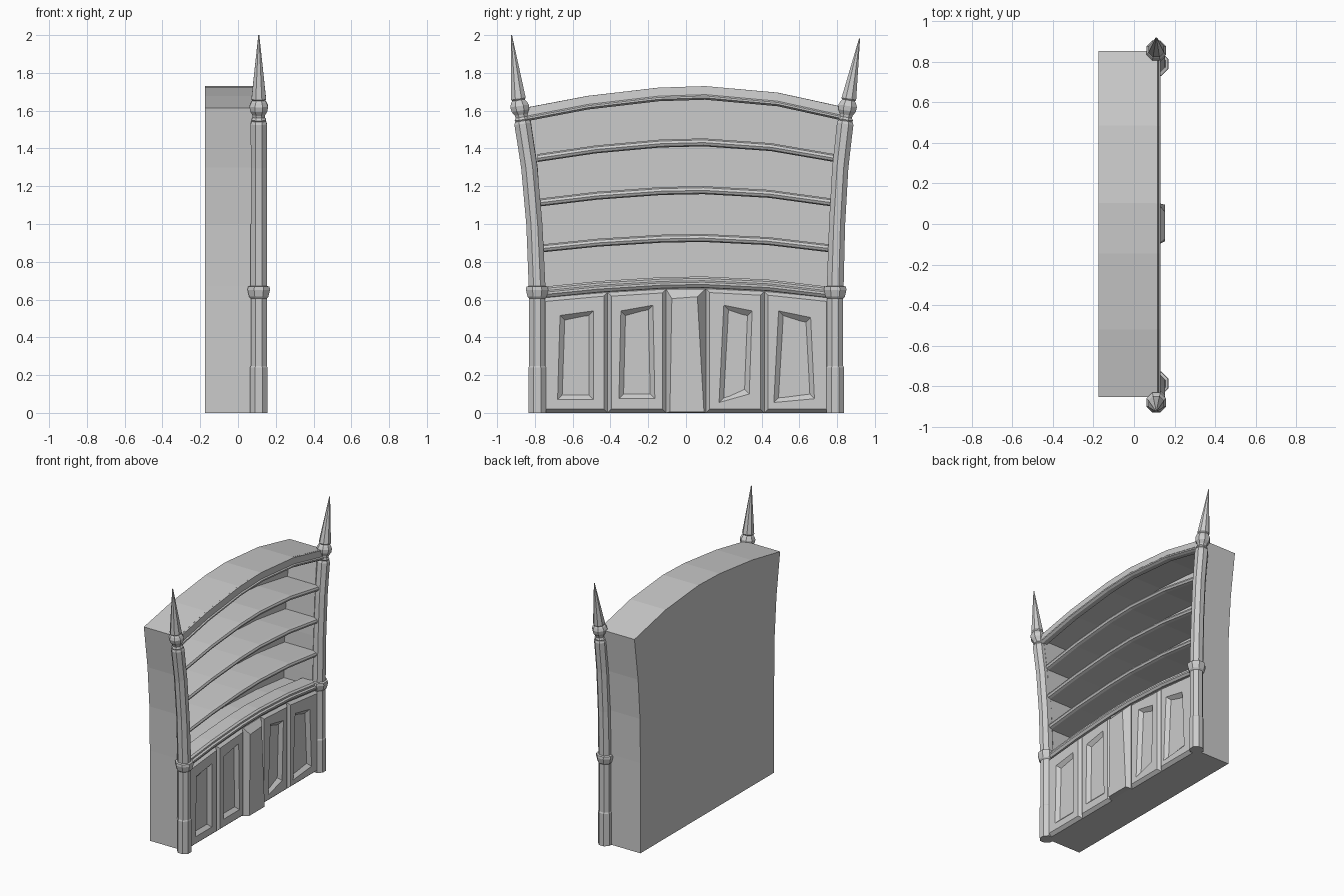
import bpy, bmesh
from math import sin, cos, pi

if "Cube" in bpy.data.objects:
    bpy.data.objects.remove(bpy.data.objects["Cube"])

ARCH = [(-1, 0), (-.61, .55), (-.17, .93), (.12, 1), (.57, .7), (1, 0)]


def loft(name, rings):
    """Skin a list of equal-length point loops and cap both ends."""
    bm = bmesh.new()
    vs = [[bm.verts.new(p) for p in ring] for ring in rings]
    n = len(vs[0])
    for a, b in zip(vs, vs[1:]):
        for i in range(n):
            j = (i + 1) % n
            bm.faces.new((a[i], a[j], b[j], b[i]))
    bm.faces.new(vs[0][::-1])
    bm.faces.new(vs[-1])
    bmesh.ops.recalc_face_normals(bm, faces=bm.faces)
    me = bpy.data.meshes.new(name)
    bm.to_mesh(me)
    bm.free()
    ob = bpy.data.objects.new(name, me)
    bpy.context.collection.objects.link(ob)
    return ob


def at_x(loop, x):
    return [(x, y, z) for y, z in loop]


def arch(half, z_end, z_mid):
    return [(t * half, z_end + (z_mid - z_end) * r) for t, r in ARCH]


def arched_board(name, half, z_end, z_mid, profile):
    """Sweep an (x, dz) profile along the arch from side to side."""
    loft(name, [[(x, y, z + dz) for x, dz in profile] for y, z in arch(half, z_end, z_mid)])


# Carcase: outer shell wrapped round the front edge into the shelf recess
def frame_loop(top, bottom, walls):
    right = [(y, z) for y, z in walls]
    left = [(-y, z) for y, z in walls[::-1]]
    return top + right + bottom[::-1] + left


outer = frame_loop(arch(.855, 1.615, 1.73), arch(.785, 0, 0),
                   [(.812, 1.3), (.79, 1.0), (.785, .67)])
inner = frame_loop(arch(.825, 1.57, 1.665), arch(.755, .63, .68),
                   [(.785, 1.3), (.765, 1.0), (.757, .72)])
loft("carcase", [at_x(outer, -.175), at_x(outer, .105), at_x(inner, .105), at_x(inner, -.15)])

# Shelves with rounded front edge
NOSE = [(-.16, 0), (.095, 0), (.113, -.008), (.12, -.022), (.113, -.036), (.095, -.042), (-.16, -.042)]
for i, (half, ze, zm) in enumerate([(.762, .892, .947), (.772, 1.135, 1.2), (.787, 1.37, 1.453)]):
    arched_board(f"shelf_{i + 1}", half, ze, zm, NOSE)

# Cornice and counter mouldings
arched_board("cornice", .85, 1.615, 1.73,
             [(.08, 0), (.117, 0), (.122, -.045), (.13, -.052), (.13, -.062), (.115, -.072), (.08, -.072)])
arched_board("counter", .765, .667, .722,
             [(.0, 0), (.105, 0), (.118, -.01), (.118, -.022), (.13, -.03), (.13, -.042),
              (.118, -.058), (.09, -.062), (.0, -.062)])


# Cabinet doors: chamfered slab with a skewed sunken panel
def toward_centre(loop, d):
    cy = sum(p[0] for p in loop) / 4
    cz = sum(p[1] for p in loop) / 4
    return [(y + (d if y < cy else -d), z + (d if z < cz else -d)) for y, z in loop]


DOORS = [
    ([(-.765, .61), (-.415, .638), (-.415, 0), (-.765, 0)],
     [(-.667, .516), (-.49, .54), (-.49, .07), (-.68, .07)]),
    ([(-.415, .638), (-.105, .655), (-.105, 0), (-.415, 0)],
     [(-.345, .54), (-.175, .57), (-.165, .075), (-.355, .075)]),
    ([(.105, .657), (.415, .643), (.415, 0), (.105, 0)],
     [(.2, .57), (.35, .54), (.335, .1), (.175, .055)]),
    ([(.415, .643), (.765, .61), (.765, 0), (.415, 0)],
     [(.49, .54), (.66, .505), (.68, .075), (.465, .055)]),
]
for i, (edge, panel) in enumerate(DOORS):
    loft(f"cabinet_door_{i + 1}", [at_x(edge, .09), at_x(edge, .105),
                                   at_x(toward_centre(edge, .02), .128),
                                   at_x(panel, .128), at_x(toward_centre(panel, .03), .1)])

# Raised centre pilaster
base = [(-.105, .655), (.105, .657), (.105, 0), (-.105, 0)]
face = [(-.075, .605), (.06, .615), (.095, .005), (-.085, .005)]
loft("centre_pilaster", [at_x(base, .09), at_x(base, .115), at_x(face, .153)])

# Turned corner columns that lean outward toward the top
AXIS = {-1: [(0, .788), (.67, .788), (1.0, .803), (1.3, .83), (1.55, .868), (1.65, .886), (2.0, .924)],
        1: [(0, .79), (.67, .79), (1.0, .8), (1.3, .817), (1.55, .845), (1.65, .86), (2.0, .922)]}


def column_part(name, side, rings, sides=8):
    out = []
    for z, r in rings:
        for (z0, y0), (z1, y1) in zip(AXIS[side], AXIS[side][1:]):
            if z <= z1:
                y = y0 + (y1 - y0) * (z - z0) / (z1 - z0)
                break
        lean = min(max((z - .7) * .2, 0), .15)
        ring = []
        for k in range(sides):
            a = 2 * pi * (k + .5) / sides
            dy = r * sin(a)
            ring.append((.11 + r * cos(a), side * y + dy, z - side * lean * dy))
        out.append(ring)
    loft(name, out)


for side, tag in ((-1, "left"), (1, "right")):
    drop = 0 if side < 0 else .018
    column_part(f"column_base_{tag}", side, [(0, .05), (.24, .05), (.253, .044)])
    column_part(f"column_lower_{tag}", side, [(.24, .046), (.615, .046)])
    column_part(f"column_collar_{tag}", side,
                [(.605, .046), (.615, .055), (.65, .064), (.668, .062), (.672, .046)])
    column_part(f"column_upper_{tag}", side,
                [(.66, .048), (.85, .047), (1.0, .046), (1.15, .046), (1.3, .046), (1.42, .046),
                 (1.53, .047), (1.545, .041)])
    column_part(f"finial_{tag}", side,
                [(1.54, .034), (1.552, .042), (1.565, .034), (1.578, .036), (1.6, .05), (1.625, .053),
                 (1.645, .044), (1.655, .036), (1.662, .042), (2.0 - drop, .003)])
